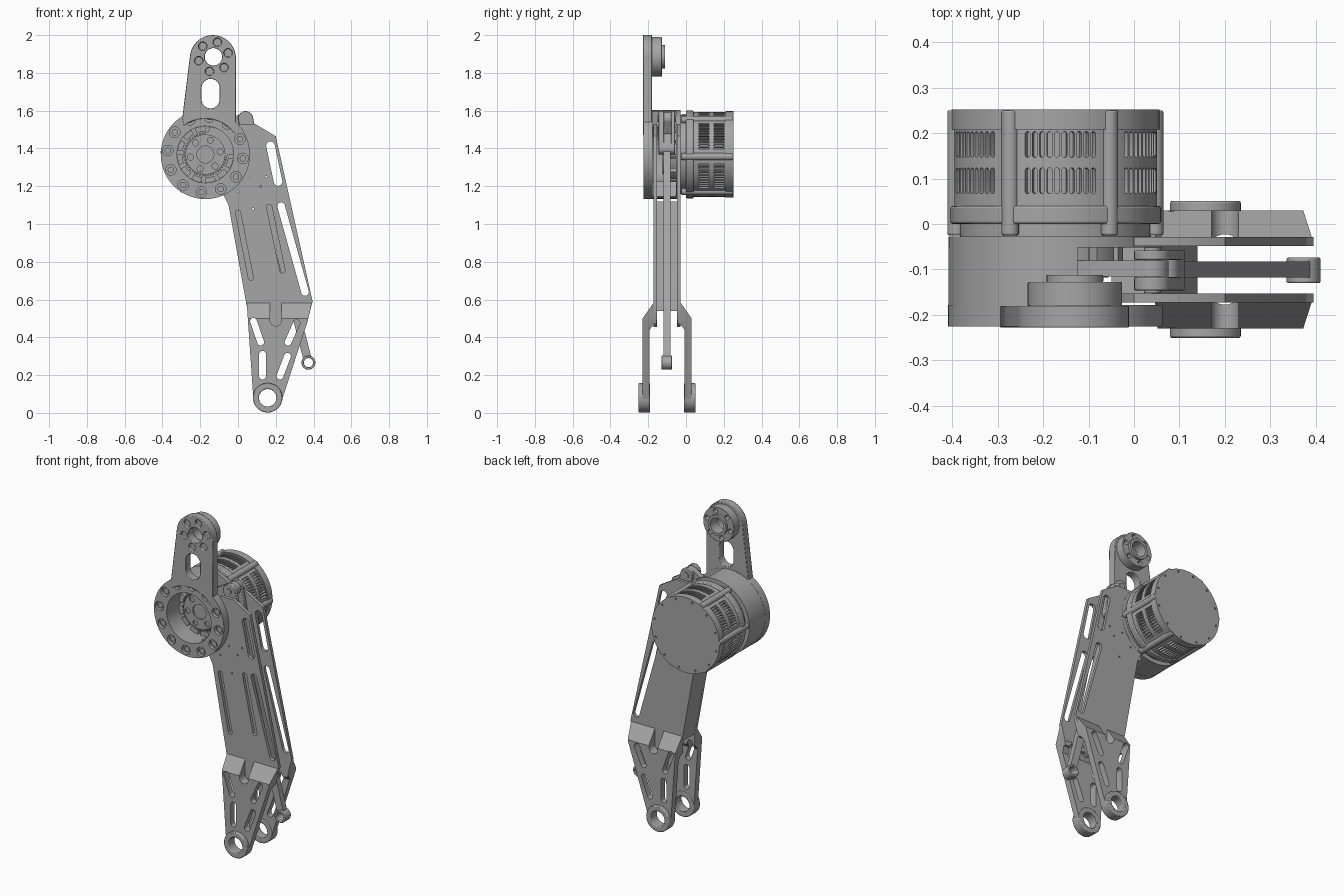
import bpy, bmesh, math
from math import cos, sin, radians, pi
from mathutils import Matrix, Vector
from mathutils.geometry import convex_hull_2d

if "Cube" in bpy.data.objects:
    bpy.data.objects.remove(bpy.data.objects["Cube"])

metal = bpy.data.materials.new("grey metal")
metal.use_nodes = True
GREY = (0.38, 0.38, 0.38, 1)
metal.diffuse_color = GREY
metal.node_tree.nodes["Principled BSDF"].inputs["Base Color"].default_value = GREY

MX, MZ = -0.173, 1.368      # motor axis
MID = -0.1                  # middle plane of the leg
XZ = Matrix(((1, 0, 0, 0), (0, 0, 1, 0), (0, 1, 0, 0), (0, 0, 0, 1)))  # outline in xz, depth in y
YZ = Matrix(((0, 0, 1, 0), (1, 0, 0, 0), (0, 1, 0, 0), (0, 0, 0, 1)))  # outline in yz, depth in x


def circle(x, z, r, n=48):
    return [(x + r * cos(2 * pi * i / n), z + r * sin(2 * pi * i / n)) for i in range(n)]


def hull(pts):
    return [pts[i] for i in convex_hull_2d([Vector(p) for p in pts])]


def capsule(x0, z0, x1, z1, r0, r1=None, n=24):
    return hull(circle(x0, z0, r0, n) + circle(x1, z1, r1 or r0, n))


def sector(r0, r1, a0, a1, n=40):
    angles = [radians(a0 + (a1 - a0) * i / n) for i in range(n + 1)]
    return ([(MX + r1 * cos(a), MZ + r1 * sin(a)) for a in angles] +
            [(MX + r0 * cos(a), MZ + r0 * sin(a)) for a in reversed(angles)])


def polar(r, count, start=0, x=MX, z=MZ):
    angles = [radians(start) + 2 * pi * i / count for i in range(count)]
    return [(x + r * cos(a), z + r * sin(a)) for a in angles]


def build(name, prisms):
    """Make one object from (outline, start, end, matrix) prisms."""
    bm = bmesh.new()
    for pts, d0, d1, m in prisms:
        low = [bm.verts.new(m @ Vector((u, v, d0))) for u, v in pts]
        high = [bm.verts.new(m @ Vector((u, v, d1))) for u, v in pts]
        bm.faces.new(low)
        bm.faces.new(high)
        for i in range(len(pts)):
            j = (i + 1) % len(pts)
            bm.faces.new((low[i], low[j], high[j], high[i]))
    bmesh.ops.recalc_face_normals(bm, faces=bm.faces)
    mesh = bpy.data.meshes.new(name)
    bm.to_mesh(mesh)
    bm.free()
    mesh.materials.append(metal)
    ob = bpy.data.objects.new(name, mesh)
    bpy.context.collection.objects.link(ob)
    return ob


def select(ob):
    bpy.ops.object.select_all(action='DESELECT')
    ob.select_set(True)
    bpy.context.view_layer.objects.active = ob


def boolean(ob, prisms, op='DIFFERENCE'):
    cutter = build("cutter", prisms)
    cutter.hide_render = True
    mod = ob.modifiers.new("cut", 'BOOLEAN')
    mod.operation, mod.solver, mod.object = op, 'EXACT', cutter
    select(ob)
    bpy.ops.object.modifier_apply(modifier=mod.name)
    bpy.data.objects.remove(cutter)


def part(name, outline, y0, y1, holes=(), bevel=0):
    """Plate or cylinder along y; holes are (outline, y0, y1)."""
    ob = build(name, [(outline, y0, y1, XZ)])
    if holes:
        boolean(ob, [(h, a, b, XZ) for h, a, b in holes])
    finish(ob, bevel)
    return ob


def finish(ob, bevel=0):
    select(ob)
    if bevel:
        mod = ob.modifiers.new("bevel", 'BEVEL')
        mod.width, mod.segments, mod.angle_limit = bevel, 2, radians(40)
    bpy.ops.object.shade_smooth_by_angle(angle=radians(32))


def through(outline):
    return (outline, -1, 1)


# Upper mounting arm with its round boss
BX, BZ = -0.13, 1.885
arm = hull(circle(BX - 0.003, BZ - 0.007, 0.122) +
           [(-0.295, 1.56), (-0.012, 1.56), (-0.27, 1.45), (-0.012, 1.45)])
bores = [(circle(x, z, 0.014, 16), -1, 1) for x, z in polar(0.08, 6, 15, BX, BZ)]
sinks = [(circle(x, z, 0.022, 20), -0.24, -0.212) for x, z in polar(0.08, 6, 15, BX, BZ)]
part("upper_arm", arm, -0.228, -0.18, [through(circle(BX, BZ, 0.046)),
     through(capsule(-0.145, 1.66, -0.145, 1.72, 0.048)),
     through(circle(MX, MZ, 0.19))] + sinks, 0.003)
part("arm_boss", circle(BX, BZ, 0.104), -0.181, -0.128,
     [through(circle(BX, BZ, 0.046))] + bores, 0.004)
part("arm_boss_rim", circle(BX, BZ, 0.062), -0.13, -0.112, [through(circle(BX, BZ, 0.046))])

# Front clamp ring with countersunk bolts
ring_bolts = polar(0.2, 12, 24)
part("clamp_ring", circle(MX, MZ, 0.236, 72), -0.226, -0.178,
     [through(circle(MX, MZ, 0.15, 64))] +
     [(circle(x, z, 0.028, 20), -0.3, -0.205) for x, z in ring_bolts])
finish(build("ring_bolts", [(circle(x, z, 0.017, 16), -0.215, -0.2, XZ) for x, z in ring_bolts]))

# Open drum wall behind the ring, rear flange and output hub
part("housing_wall", sector(0.15, 0.235, 78, 288), -0.18, -0.03)
part("housing_flange", circle(MX, MZ, 0.235, 72), -0.052, -0.028)
hub_holes = [(circle(x, z, 0.016, 16), -0.2, -0.1) for x, z in polar(0.08, 6, 10)]
part("output_hub", circle(MX, MZ, 0.106), -0.125, -0.04,
     [(circle(MX, MZ, 0.045), -0.2, -0.09)] + hub_holes)
finish(build("hub_teeth", [(circle(x, z, 0.005, 6), -0.118, -0.05, XZ) for x, z in polar(0.112, 48)]))
finish(build("hub_segments", [(sector(0.122, 0.149, a, a + 22, 6), -0.112, -0.05, XZ)
                              for a in range(0, 360, 30)]))

# Motor: neck, vented shell, rims, corner posts
part("motor_neck", circle(MX, MZ, 0.21), -0.03, 0.01)
part("motor_front_rim", circle(MX, MZ, 0.232, 72), 0, 0.04, bevel=0.005)
shell = build("motor_shell", [(circle(MX, MZ, 0.224, 72), 0.038, 0.212, XZ)])
vents = []
for side in range(6):
    for k in range(10):
        a = radians(27 + side * 60 + (k - 4.5) * 4.2)
        radial = Matrix(((0, -sin(a), cos(a), MX), (1, 0, 0, 0),
                         (0, cos(a), sin(a), MZ), (0, 0, 0, 1)))
        for y in (0.095, 0.175):
            vents.append((capsule(y - 0.023, 0, y + 0.023, 0, 0.0055, n=12), 0.205, 0.3, radial))
boolean(shell, vents)
finish(shell)
rear_holes = [(circle(x, z, 0.006, 10), 0.235, 0.3) for x, z in polar(0.212, 12, 12)]
part("motor_rear_cover", circle(MX, MZ, 0.229, 72), 0.208, 0.252, rear_holes)
for x, z in polar(0.219, 6, -3):
    part("motor_post", circle(x, z, 0.019, 20), -0.025, 0.25, bevel=0.004)

# Leg link: two slotted side plates and the web between them
link = [(-0.085, 1.17), (-0.05, 1.1), (0.05, 0.545), (0.165, 0.52), (0.17, 0.475),
        (0.2, 0.455), (0.23, 0.475), (0.235, 0.51), (0.37, 0.495), (0.395, 0.59),
        (0.2, 1.465), (0.09, 1.53), (0.0, 1.53), (-0.03, 1.48)]
windows = [through(capsule(0.172, 1.415, 0.212, 1.225, 0.023)),
           through(capsule(0.228, 1.095, 0.355, 0.64, 0.02))]
blind = [through(capsule(0.0, 1.06, 0.068, 0.715, 0.013)),
         through(capsule(0.165, 1.09, 0.235, 0.755, 0.014))]
pins = [through(circle(x, z, 0.005, 8)) for x, z in
        ((0.0, 1.17), (0.08, 1.08), (0.12, 1.2), (0.06, 1.24), (0.15, 1.25))]
part("link_front_plate", link, -0.173, -0.153,
     windows + blind + pins + [through(circle(MX, MZ, 0.152))])
part("link_back_plate", link, -0.048, -0.029, windows + pins)
part("link_web", [(-0.05, 1.1), (0.05, 0.55), (0.14, 0.54), (0.04, 1.12)], -0.154, -0.047)

# Lower fork: a cranked, pierced leg on each side with a bearing eye
EX, EZ = 0.157, 0.08
fork = hull(circle(EX, EZ, 0.076) + [(0.045, 0.6), (0.05, 0.54), (0.37, 0.49), (0.395, 0.6)])
section = [(0.07, 0.585), (0.13, 0.5), (0.13, -0.1), (0.092, -0.1), (0.092, 0.44),
           (0.07, 0.47), (0.055, 0.47), (0.055, 0.585)]
fork_cuts = [capsule(0.082, 0.485, 0.12, 0.375, 0.018), capsule(0.13, 0.31, 0.13, 0.195, 0.018),
             capsule(0.262, 0.3, 0.222, 0.195, 0.018), capsule(0.31, 0.475, 0.265, 0.375, 0.018),
             capsule(0.2, 0.49, 0.2, 0.65, 0.03), circle(EX, EZ, 0.046)]
for side, label in ((-1, "front"), (1, "back")):
    leg = build("fork_leg_" + label, [(fork, -0.4, 0.2, XZ)])
    boolean(leg, [([(MID + side * y, z) for y, z in section], -0.2, 0.6, YZ)], 'INTERSECT')
    boolean(leg, [(c, -0.5, 0.4, XZ) for c in fork_cuts])
    finish(leg)
    eye = sorted((MID + side * 0.09, MID + side * 0.151))
    part("bearing_eye_" + label, circle(EX, EZ, 0.078), *eye,
         [through(circle(EX, EZ, 0.046))], 0.005)

# Crank, push rod and its two joints
KX, KZ, RX, RZ = 0.04, 1.558, 0.373, 0.266
part("crank", capsule(MX, MZ, KX, KZ, 0.1, 0.036), -0.116, -0.08)
part("push_rod", capsule(KX + 0.035, KZ - 0.13, RX, RZ, 0.022), -0.118, -0.082,
     [through(circle(RX, RZ, 0.024))])
part("rod_end", circle(RX, RZ, 0.037), -0.13, -0.074, [through(circle(RX, RZ, 0.024))], 0.003)
for y0, y1 in ((-0.146, -0.117), (-0.079, -0.058)):
    part("rod_clevis", capsule(KX, KZ, KX + 0.042, KZ - 0.16, 0.04, 0.03), y0, y1, bevel=0.003)
part("clevis_base", capsule(KX + 0.03, KZ - 0.11, KX + 0.042, KZ - 0.16, 0.03), -0.14, -0.064)
part("clevis_pin", circle(KX, KZ, 0.018, 20), -0.152, -0.052)
